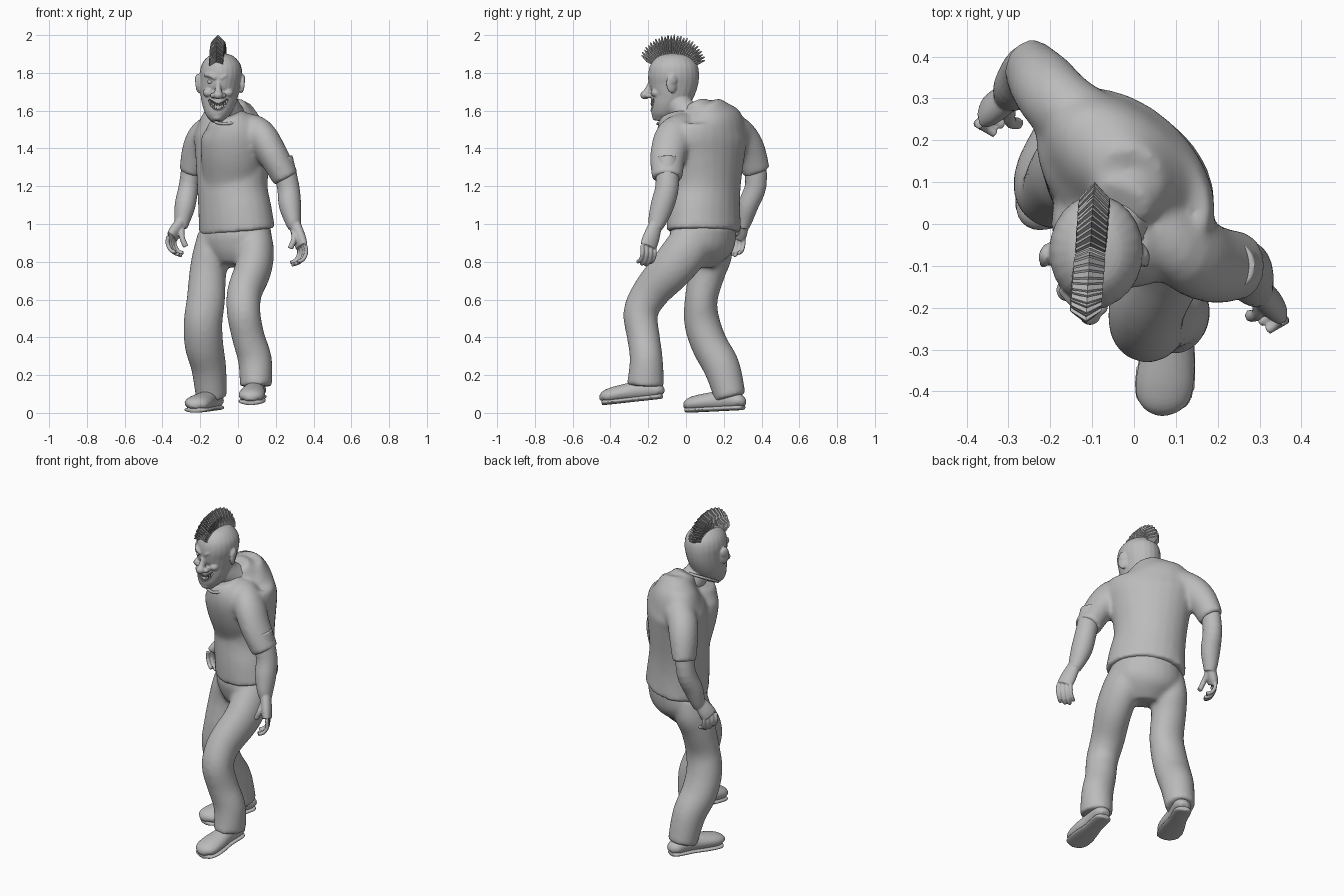
import bpy, bmesh
from math import sin, cos, pi, radians, sqrt
from mathutils import Vector, Matrix

CM = 0.01
default_cube = bpy.data.objects.get("Cube")
if default_cube:
    bpy.data.objects.remove(default_cube, do_unlink=True)

grey = bpy.data.materials.new("plain grey")
grey.use_nodes = True
grey.diffuse_color = (0.5, 0.5, 0.5, 1)
grey.node_tree.nodes["Principled BSDF"].inputs["Base Color"].default_value = grey.diffuse_color


def smooth_path(stations, steps=4):
    """Rounded in-between stations through the given ones."""
    result = []
    last = len(stations) - 1
    for i in range(last):
        before, start = stations[max(i - 1, 0)], stations[i]
        end, after = stations[i + 1], stations[min(i + 2, last)]
        for step in range(steps):
            t = step / steps
            result.append([b + t * ((c - a) / 2 + t * (a - 2.5 * b + 2 * c - d / 2
                           + t * (1.5 * (b - c) + (d - a) / 2)))
                           for a, b, c, d in zip(before, start, end, after)])
    result.append(list(stations[-1]))
    return result


def tube(bm, stations, yaw=0, sides=24):
    """Closed loft; a station is x, y, z, side radius, depth radius."""
    path = smooth_path(stations)
    centres = [Vector(s[:3]) for s in path]
    reference = Vector((cos(radians(yaw)), sin(radians(yaw)), 0))
    rings = []
    for i, station in enumerate(path):
        tangent = (centres[min(i + 1, len(path) - 1)] - centres[max(i - 1, 0)]).normalized()
        side = (reference - tangent * reference.dot(tangent)).normalized()
        depth = tangent.cross(side)
        ring = []
        for k in range(sides):
            angle = 2 * pi * k / sides
            point = centres[i] + side * cos(angle) * station[3] + depth * sin(angle) * station[4]
            ring.append(bm.verts.new(point * CM))
        rings.append(ring)
    for low, high in zip(rings, rings[1:]):
        for k in range(sides):
            n = (k + 1) % sides
            bm.faces.new((low[k], low[n], high[n], high[k]))
    bm.faces.new(rings[0][::-1])
    bm.faces.new(rings[-1])


def blob(bm, centre, size, turn=0):
    matrix = (Matrix.Translation(Vector(centre) * CM) @ Matrix.Rotation(radians(turn), 4, "Z")
              @ Matrix.Diagonal((*(Vector(size) * CM), 1)))
    bmesh.ops.create_uvsphere(bm, u_segments=20, v_segments=12, radius=1, matrix=matrix)


def finish(name, bm, voxel=None, relax=4):
    """Turn the bmesh into an object; a voxel size fuses its volumes."""
    bmesh.ops.recalc_face_normals(bm, faces=bm.faces)
    mesh = bpy.data.meshes.new(name)
    bm.to_mesh(mesh)
    bm.free()
    mesh.materials.append(grey)
    obj = bpy.data.objects.new(name, mesh)
    bpy.context.collection.objects.link(obj)
    if voxel:
        fuse = obj.modifiers.new("fuse", "REMESH")
        fuse.mode = "VOXEL"
        fuse.voxel_size = voxel * CM
        fuse.use_smooth_shade = True
        soften = obj.modifiers.new("soften", "SMOOTH")
        soften.factor = 0.5
        soften.iterations = relax
    return obj


# Trousers: pelvis and two bent legs
bm = bmesh.new()
tube(bm, [(0, 10, 101, 18.5, 15.5), (-1, 8.5, 91, 20, 16), (-1.5, 7, 84, 16.5, 13),
          (-2, 6, 78, 10, 8)], yaw=-38)
tube(bm, [(8.5, 5, 95, 9, 11), (9, 0, 86, 10, 12), (8, -8, 76, 9.8, 11.5), (3.5, -18.5, 64, 9.3, 10),
          (3, -24, 53, 8.9, 9.2), (5.5, -22.5, 40, 8.7, 8.7), (9, -21, 28, 9, 8.8),
          (9.5, -21.5, 14, 8.5, 10)])
tube(bm, [(-12, 14, 95, 9, 10), (-14, 13, 84, 10, 11.5), (-16, 11, 74, 9.8, 9.8),
          (-17, 8, 60, 10.2, 8.7), (-18.5, 8.5, 48, 10.3, 9.5), (-18, 12.5, 36, 10.3, 9.7),
          (-15.5, 19, 24, 9.3, 9.7), (-14, 23.5, 8, 8.3, 8.3)])
finish("trousers", bm, 1.1, 14)

# Shirt: twisted torso, chest swelling forward to the neck, short sleeves
bm = bmesh.new()
tube(bm, [(-0.5, 9.5, 96, 22.5, 17.5), (-1.5, 9.5, 106, 21.5, 17.2), (-3, 10.5, 120, 20.3, 16.7),
          (-2.5, 11.5, 138, 23, 16.7), (-2, 12, 147, 25, 16.3), (-2, 13, 154, 22, 13.5),
          (-1.5, 12, 159, 15, 10.5), (-1, 10.5, 164, 8, 8)], yaw=-43)
tube(bm, [(-3, 8, 112, 14, 11), (-3.5, 4, 126, 15.5, 12), (-3.5, 0, 138, 16.5, 13),
          (-4, -3, 149, 15.5, 12.5), (-6.5, -4.5, 157, 9.5, 9.5)], yaw=-15)
tube(bm, [(-1, 10, 150, 15, 12), (-2, 7.5, 159, 10, 9), (-3, 5, 164.5, 7, 5)], yaw=-30)
tube(bm, [(4, 0, 149, 9, 10), (12, -6, 146, 8.8, 10.5), (18.5, -9.5, 136.5, 8, 9.5),
          (25.5, -10, 124, 7.2, 8.2)])
tube(bm, [(-7, 21, 149, 9, 11), (-16.5, 27.5, 147.5, 8.6, 9.2), (-21.5, 33, 140, 8, 8.7),
          (-25, 37.3, 127.5, 6.2, 7.5)])
finish("shirt", bm, 1.1, 16)

# Collar band leaning forward round the neck
bm = bmesh.new()
rim = [Vector((-7 + 9 * sin(a), -5 - 10 * cos(a), 158.5 - 5.5 * cos(a)))
       for a in (2 * pi * k / 16 for k in range(17))]
for start, end in zip(rim, rim[1:]):
    tube(bm, [(*start, 0.9, 0.9), (*end, 0.9, 0.9)], yaw=63, sides=8)
finish("collar", bm, 0.5)


def arm(name, stations, wrist, knuckle, yaw, curl):
    bm = bmesh.new()
    tube(bm, stations)
    wrist, knuckle = Vector(wrist), Vector(knuckle)
    spread = Vector((cos(radians(yaw)), sin(radians(yaw)), 0))
    inward = Vector((spread.y, -spread.x, 0)) * curl
    down = Vector((0, 0, -1))
    palm = wrist.lerp(knuckle, 0.6)
    tube(bm, [(*wrist, 3.6, 3), (*palm, 4.7, 3.1), (*knuckle, 4.7, 2.6)], yaw=yaw)
    # Four curled fingers and a thumb
    for finger in range(4):
        base = knuckle + spread * (finger - 1.5) * 2.5
        reach = 1 - 0.12 * abs(finger - 1.3)
        bends = [(0, -1), (-0.6, 4), (1.8, 8.5), (5.5, 10)]
        tube(bm, [(*(base + (inward * i + down * d) * reach), 1.1, 1.1) for i, d in bends],
             yaw=yaw, sides=10)
    thumb = [(1, 1, 3), (3, 4.5, 8), (5, 4, 13)]
    tube(bm, [(*(wrist + inward * i + spread * s + down * d), 1.5, 1.5) for i, s, d in thumb],
         yaw=yaw, sides=10)
    finish(name, bm, 0.45, 3)


arm("left_arm", [(23, -10, 135, 6, 6), (26.5, -10, 120, 5.9, 6.2), (27.5, -12.5, 110, 5.9, 6.2),
                 (29, -15, 102, 4.4, 5), (30, -16, 98, 3.4, 3.6)],
    wrist=(30, -16, 100), knuckle=(33.8, -20, 88), yaw=-60, curl=1)
arm("right_arm", [(-24, 36, 138, 5, 6), (-26, 37, 121, 5.2, 5.7), (-28, 33, 110, 5.5, 5.4),
                  (-29.5, 31, 102, 4.2, 4.2), (-30, 30, 98, 3.2, 3.2)],
    wrist=(-30, 30, 101), knuckle=(-35, 27, 93), yaw=-120, curl=-1)


def shoe(name, heel, toe):
    heel, toe = Vector(heel), Vector(toe)
    widths = [2.5, 4.6, 5, 5.2, 6.5, 6.9, 5.6, 2]
    heights = [1.8, 3.6, 4.8, 5, 4.6, 4.1, 3.3, 1.5]
    places = [0, 0.06, 0.2, 0.4, 0.62, 0.82, 0.95, 1]
    upper, sole = [], []
    for t, width, height in zip(places, widths, heights):
        spot = heel.lerp(toe, t)
        upper.append((spot.x, spot.y, spot.z + 0.8 + height, width, height))
        sole.append((spot.x, spot.y, spot.z + 1.5, width + 0.4, 1.5))
    for part, stations in (("upper", upper), ("sole", sole)):
        bm = bmesh.new()
        tube(bm, stations)
        finish(name + "_" + part, bm, 0.6, 2)


shoe("left_shoe", heel=(10.5, -12.5, 7.5), toe=(6.5, -44.5, 4))
shoe("right_shoe", heel=(-11, 30.5, 1.5), toe=(-23.5, 0, 0))

# Head: skull, neck, nose, brows, cheeks and ears fused together
FACE = -10.5
bm = bmesh.new()
tube(bm, [(-11, -14, 154.5, 3, 3), (-11, -13, 158, 6.2, 6), (-10.5, -10.5, 163, 8.6, 9),
          (-10, -8, 168, 9.9, 11.3), (-9.5, -6.8, 174, 10.6, 13), (-9, -6.5, 180, 11.2, 13.4),
          (-9, -6.5, 185, 10, 12), (-9, -6.5, 189, 6.3, 7.7), (-9, -6.5, 190.5, 1, 1)])
tube(bm, [(-3, 3, 156, 8, 8), (-6, -3, 162, 7, 7), (-9, -6, 170, 7, 7)])
tube(bm, [(FACE, -18, 176, 1.2, 1.5), (FACE, -19.5, 172, 1.5, 1.8), (FACE, -21, 169, 2.2, 2.2)])
blob(bm, (FACE, -21.6, 168.3), (2.6, 2.6, 2.3))
for side in (-1, 1):
    blob(bm, (FACE + side * 2.6, -19.8, 168), (1.7, 2, 1.5))
    blob(bm, (FACE + side * 5.3, -15.8, 169.5), (2.8, 2.8, 2.4))
    tube(bm, [(FACE + side * 1.3, -19, 177, 1.3, 1.3), (FACE + side * 4, -18.4, 178.7, 1.4, 1.4),
              (FACE + side * 7, -15.5, 179, 1, 1)], yaw=90, sides=10)
    blob(bm, (-9.5 + side * 11.2, -7.5, 174.5), (1.4, 3.2, 5.2), side * 25)
    blob(bm, (-9.5 + side * 12, -6.8, 176.5), (1, 2.4, 2.8), side * 25)
blob(bm, (-11, -15.6, 156.8), (3, 2.4, 2.2))
head = finish("head", bm, 0.5, 3)

# Grinning mouth carved into the head
bm = bmesh.new()
grin = [(FACE + x, -18.5 + x * x * 0.07, 162 + x * x * 0.16) for x in (-5, -2.5, 0, 2.5, 5)]
tube(bm, [(*point, 2, size) for point, size in zip(grin, (0.5, 1.7, 2.1, 1.7, 0.5))], yaw=90)
mouth_cutter = finish("mouth_cutter", bm)
mouth_cutter.hide_render = True
mouth_cutter.display_type = "WIRE"
carve = head.modifiers.new("mouth", "BOOLEAN")
carve.operation = "DIFFERENCE"
carve.object = mouth_cutter

# Pointed teeth in two rows
bm = bmesh.new()
for tooth in range(-4, 5):
    x = tooth * 0.95
    y = -10 - 8.3 * sqrt(1 - (x / 8) ** 2)
    middle = 162 + x * x * 0.16
    gap = 1.4 - abs(tooth) * 0.2
    for row in (-1, 1):
        place = Matrix.Translation(Vector((FACE + x, y, middle + row * gap)) * CM)
        flip = Matrix.Rotation(pi if row > 0 else 0, 4, "X")
        bmesh.ops.create_cone(bm, cap_ends=True, segments=6, radius1=0.55 * CM, radius2=0.2 * CM,
                              depth=1.5 * CM, matrix=place @ flip)
finish("teeth", bm)

# Eyeballs
for label, side in (("left", 1), ("right", -1)):
    bm = bmesh.new()
    blob(bm, (FACE + side * 4, -16.7, 175.3), (1.8, 1.8, 1.3))
    eye = finish(label + "_eye", bm)
    eye.data.shade_smooth()

# Mohawk: a fan of pointed, creased plates
bm = bmesh.new()
PLATES = 27
for i in range(PLATES):
    angle = radians(28 + 124 * i / (PLATES - 1))
    outward = Vector((0, cos(angle), sin(angle)))
    along = Vector((0, sin(angle), -cos(angle)))
    centre = Vector((FACE + 1.2 * cos(angle), -7.5, 179))
    tip = 17.5 + 3.2 * sin(angle) + 0.5 * (i % 2)

    def spot(across, reach, crease=0):
        return bm.verts.new((centre + Vector((across, 0, 0)) + outward * reach + along * crease) * CM)

    root, point = spot(0, 9, 1.5), spot(0, tip, 1.5)
    for side in (-1, 1):
        bm.faces.new((root, point, spot(side * 3.6, tip - 3.8), spot(side * 3.6, 9)))
mohawk = finish("mohawk", bm)
thicken = mohawk.modifiers.new("thicken", "SOLIDIFY")
thicken.thickness = 0.6 * CM
thicken.offset = 0
